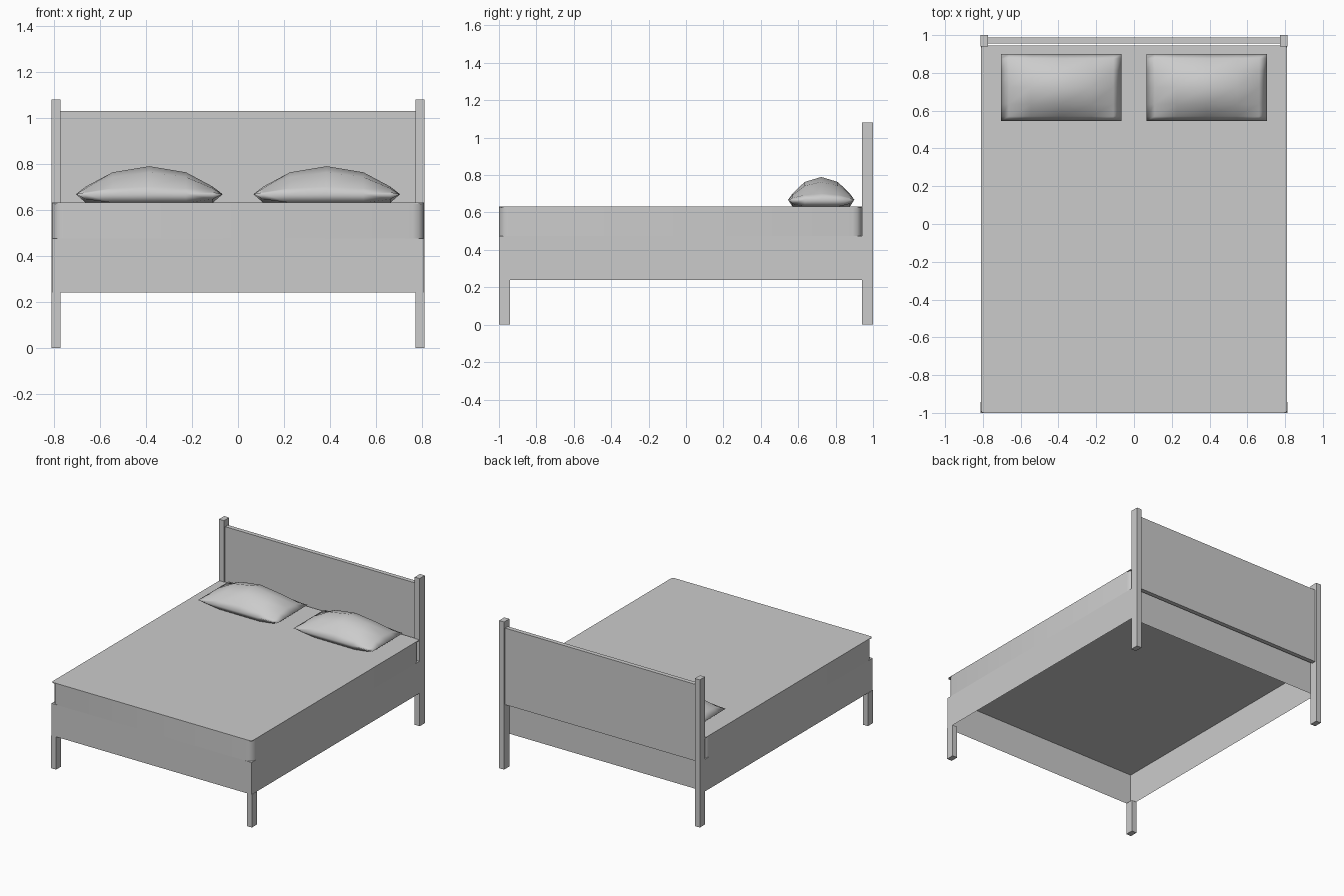
import bpy, bmesh, math

old = bpy.data.objects.get("Cube")
if old:
    bpy.data.objects.remove(old, do_unlink=True)

grey = bpy.data.materials.new("plain_grey")
grey.use_nodes = True
GREY = (0.6, 0.6, 0.6, 1)
grey.diffuse_color = GREY
grey.node_tree.nodes["Principled BSDF"].inputs["Base Color"].default_value = GREY


def finish(name, bm):
    mesh = bpy.data.meshes.new(name)
    bm.to_mesh(mesh)
    bm.free()
    mesh.materials.append(grey)
    obj = bpy.data.objects.new(name, mesh)
    bpy.context.collection.objects.link(obj)
    return obj


def smooth(obj, degrees):
    bpy.ops.object.select_all(action='DESELECT')
    obj.select_set(True)
    bpy.context.view_layer.objects.active = obj
    bpy.ops.object.shade_smooth_by_angle(angle=math.radians(degrees))


def box(name, xs, ys, zs, corner=0, no_top=False, no_bottom=False):
    """Box between limits, optionally with rounded upright corners or open ends."""
    bm = bmesh.new()
    bmesh.ops.create_cube(bm, size=1)
    for v in bm.verts:
        v.co = [lim[0] if c < 0 else lim[1] for c, lim in zip(v.co, (xs, ys, zs))]
    if corner:
        upright = [e for e in bm.edges if abs(e.verts[0].co.z - e.verts[1].co.z) > 1e-4]
        bmesh.ops.bevel(bm, geom=upright, offset=corner, segments=3,
                        profile=0.5, affect='EDGES')
    bm.normal_update()
    open_ends = [f for f in bm.faces if (no_top and f.normal.z > 0.9)
                 or (no_bottom and f.normal.z < -0.9)]
    bmesh.ops.delete(bm, geom=open_ends, context='FACES')
    obj = finish(name, bm)
    if corner:
        smooth(obj, 35)


def pillow(name, cx):
    """Two domed sheets joined along a rectangular seam."""
    cy, half_x, half_y, seam = 0.723, 0.319, 0.177, 0.668
    bm = bmesh.new()
    for top in (True, False):
        made = bmesh.ops.create_grid(bm, x_segments=6, y_segments=6, size=1)
        for v in made["verts"]:
            u, w = (math.sin(c * math.pi / 2) for c in v.co.xy)
            puff = (1 - abs(u) ** 2.2) * (1 - abs(w) ** 2.2)
            if top:
                z = seam + 0.122 * puff
            else:
                z = seam - 0.037 * min(1, puff * 8)
            v.co = (cx + u * half_x, cy + w * half_y, z)
    bmesh.ops.remove_doubles(bm, verts=bm.verts, dist=0.0005)
    bmesh.ops.recalc_face_normals(bm, faces=bm.faces)
    smooth(finish(name, bm), 180)


# Frame: a platform with thin side rails, hollow underneath
box("bed_frame", (-0.81, 0.81), (-1, 0.94), (0.24, 0.475), no_bottom=True)

# Mattress walls with rounded corners, closed by the sheet on top
box("mattress", (-0.81, 0.81), (-1, 0.94), (0.475, 0.627), corner=0.05,
    no_top=True, no_bottom=True)
box("mattress_top_sheet", (-0.81, 0.81), (-1, 0.945), (0.626, 0.631), corner=0.015)

# Headboard panel
box("headboard", (-0.775, 0.775), (0.955, 0.987), (0.47, 1.03))

# Legs, posts and pillows on both sides
for side, s in (("left", 1), ("right", -1)):
    xs = sorted((s * 0.772, s * 0.812))
    box(f"{side}_front_leg", xs, (-1, -0.942), (0, 0.24))
    box(f"{side}_back_post", xs, (0.94, 1), (0, 1.08))
    pillow(f"{side}_pillow", s * 0.386)
